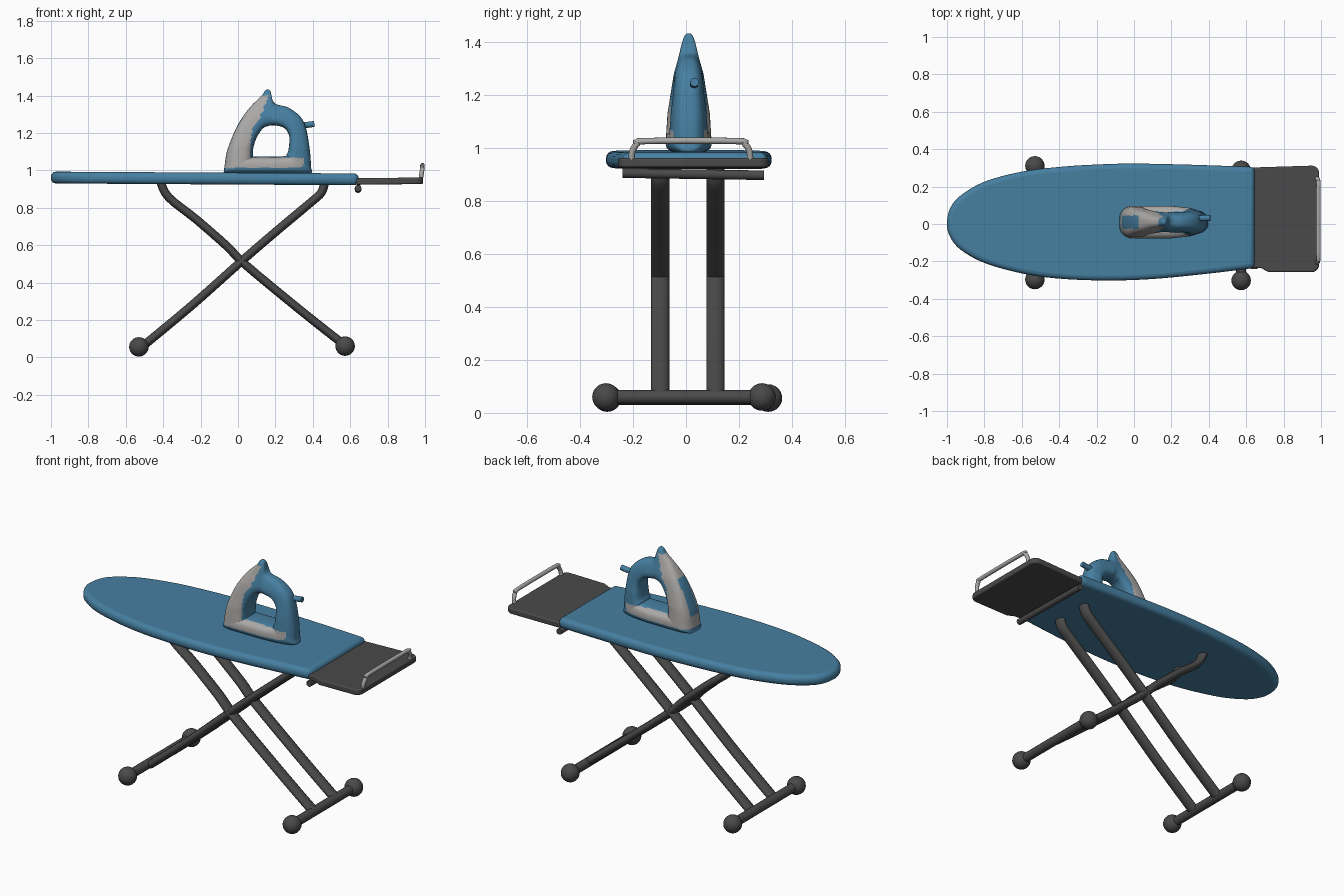
import bpy, bmesh, math
from mathutils import Vector

if "Cube" in bpy.data.objects:
    bpy.data.objects.remove(bpy.data.objects["Cube"])


def material(name, rgb):
    m = bpy.data.materials.new(name)
    m.diffuse_color = (*rgb, 1)
    m.use_nodes = True
    m.node_tree.nodes["Principled BSDF"].inputs["Base Color"].default_value = m.diffuse_color
    return m


BLUE = material("blue", (0.062, 0.215, 0.36))
DARK = material("dark_grey", (0.068, 0.068, 0.07))
LIGHT = material("light_grey", (0.41, 0.40, 0.39))


def spline(pts, steps, cyclic=False):
    """Catmull-Rom curve through points of any dimension."""
    n, out = len(pts), []
    for i in range(n if cyclic else n - 1):
        idx = [i - 1, i, i + 1, i + 2]
        idx = [j % n if cyclic else min(max(j, 0), n - 1) for j in idx]
        p = [pts[j] for j in idx]
        for s in range(steps):
            t = s / steps
            out.append([0.5 * (2 * b + (c - a) * t + (2 * a - 5 * b + 4 * c - d) * t * t
                               + (3 * b - a - 3 * c + d) * t ** 3) for a, b, c, d in zip(*p)])
    if not cyclic:
        out.append(list(pts[-1]))
    return out


def lerp_table(table, v):
    if v <= table[0][0]:
        return table[0][1]
    for (a, fa), (b, fb) in zip(table, table[1:]):
        if v <= b:
            return fa + (fb - fa) * (v - a) / (b - a)
    return table[-1][1]


def smooth(ob, angle=35):
    bpy.ops.object.select_all(action='DESELECT')
    bpy.context.view_layer.objects.active = ob
    ob.select_set(True)
    bpy.ops.object.shade_smooth_by_angle(angle=math.radians(angle))


def add_object(name, bm, mats):
    me = bpy.data.meshes.new(name)
    bmesh.ops.recalc_face_normals(bm, faces=bm.faces)
    bm.to_mesh(me)
    bm.free()
    for m in mats:
        me.materials.append(m)
    ob = bpy.data.objects.new(name, me)
    bpy.context.collection.objects.link(ob)
    return ob


def plate(name, outline, z0, z1, mat, bevel, tilt):
    """Flat outline in x/y, extruded from z0 to z1 with rounded edges."""
    bm = bmesh.new()
    f = bm.faces.new([bm.verts.new((x, y, (z0 - z1) / 2)) for x, y in outline])
    ext = bmesh.ops.extrude_face_region(bm, geom=[f])
    bmesh.ops.translate(bm, vec=(0, 0, z1 - z0),
                        verts=[v for v in ext["geom"] if isinstance(v, bmesh.types.BMVert)])
    ob = add_object(name, bm, [mat])
    ob.location.z = (z0 + z1) / 2
    ob.rotation_euler.y = tilt
    mod = ob.modifiers.new("round", 'BEVEL')
    mod.width, mod.segments = bevel, 4
    mod.limit_method, mod.angle_limit = 'ANGLE', math.radians(50)
    smooth(ob)
    return ob


def tube(name, pts, radius, mat, y=0.0, y_scale=1.0):
    cu = bpy.data.curves.new(name, 'CURVE')
    cu.dimensions = '3D'
    cu.bevel_depth, cu.bevel_resolution, cu.use_fill_caps = radius, 4, True
    sp = cu.splines.new('POLY')
    sp.points.add(len(pts) - 1)
    for q, p in zip(sp.points, pts):
        q.co = (*p, 1)
    cu.materials.append(mat)
    ob = bpy.data.objects.new(name, cu)
    bpy.context.collection.objects.link(ob)
    ob.location.y, ob.scale.y = y, y_scale
    bpy.ops.object.select_all(action='DESELECT')
    bpy.context.view_layer.objects.active = ob
    ob.select_set(True)
    bpy.ops.object.convert(target='MESH')
    smooth(bpy.context.object, 50)


# Padded board
board = spline([(0.645, -0.235), (0.4, -0.265), (0.1, -0.294), (-0.15, -0.302), (-0.4, -0.292),
                (-0.6, -0.264), (-0.8, -0.208), (-0.93, -0.135), (-0.985, -0.065), (-1, 0),
                (-0.985, 0.08), (-0.93, 0.15), (-0.8, 0.226), (-0.6, 0.28), (-0.4, 0.305),
                (-0.2, 0.318), (0, 0.323), (0.3, 0.317), (0.645, 0.305)], 5)
plate("board", board, 0.924, 0.987, BLUE, 0.026, 0.006)

# Iron rest with its cross bar and rail
rest = [(0.63, -0.232), (0.68, -0.236), (0.72, -0.257)]
for cx, cy, a0 in ((0.95, -0.217, -90), (0.95, 0.272, 0)):
    rest += [(cx + 0.04 * math.cos(math.radians(a0 + a)), cy + 0.04 * math.sin(math.radians(a0 + a)))
             for a in range(0, 91, 15)]
rest += [(0.63, 0.302)]
plate("iron_rest", rest, 0.915, 0.95, DARK, 0.008, -0.012)
tube("rest_cross_bar", [(0.642, -0.24, 0.905), (0.642, 0.295, 0.897)], 0.018, DARK)
rail = spline([(0.975, -0.205, 0.94), (0.982, -0.203, 0.985), (0.986, -0.185, 1.015),
               (0.986, -0.155, 1.026), (0.986, 0.19, 1.026), (0.986, 0.222, 1.015),
               (0.982, 0.24, 0.985), (0.975, 0.242, 0.94)], 5)
tube("rest_rail", rail, 0.012, LIGHT)

# Crossed pairs of oval legs
leg_a = [(0.465, 0, 0.94), (0.445, 0, 0.88), (0.385, 0, 0.825), (0.2, 0, 0.67),
         (0.02, 0, 0.515), (-0.25, 0, 0.275), (-0.515, 0, 0.055)]
leg_b = [(-0.415, 0, 0.94), (-0.37, 0, 0.855), (-0.22, 0, 0.735), (-0.06, 0, 0.595),
         (0.04, 0, 0.495), (0.33, 0, 0.255), (0.57, 0, 0.065)]
for side, y in (("front", -0.097), ("back", 0.111)):
    tube(side + "_leg_rising_right", spline(leg_a, 4), 0.023, DARK, y, 1.5)
    tube(side + "_leg_rising_left", spline(leg_b, 4), 0.023, DARK, y, 1.5)

# Foot bars and ball feet
for side, x, z, y0, y1 in (("left", -0.53, 0.056, -0.297, 0.311), ("right", 0.573, 0.06, -0.302, 0.287)):
    tube(side + "_foot_bar", [(x, y0, z), (x, y1, z)], 0.027, DARK)
    for end, y in (("front", y0), ("back", y1)):
        bm = bmesh.new()
        bmesh.ops.create_uvsphere(bm, u_segments=24, v_segments=14, radius=0.052)
        ob = add_object(f"{side}_{end}_ball_foot", bm, [DARK])
        ob.location = (x, y, max(z, 0.052))
        smooth(ob)

# Iron: a ring lofted between outer and inner side profiles (outer x, z, inner x, z)
stations = [(-0.075, 0.995, 0.08, 1.075), (-0.071, 1.03, 0.08, 1.09), (-0.055, 1.115, 0.083, 1.125),
            (0, 1.245, 0.1, 1.175), (0.065, 1.338, 0.125, 1.215), (0.125, 1.397, 0.145, 1.232),
            (0.148, 1.428, 0.16, 1.236), (0.172, 1.425, 0.175, 1.24), (0.195, 1.36, 0.2, 1.24),
            (0.27, 1.335, 0.24, 1.23), (0.335, 1.285, 0.265, 1.205), (0.365, 1.22, 0.275, 1.17),
            (0.385, 1.1, 0.27, 1.11), (0.39, 1.02, 0.26, 1.085), (0.39, 0.985, 0.255, 1.077),
            (0.3, 0.98, 0.21, 1.073), (0.15, 0.98, 0.16, 1.073), (0.0, 0.98, 0.11, 1.073),
            (-0.072, 0.983, 0.085, 1.073)]
height_width = [(1.0, 0.088), (1.13, 0.08), (1.28, 0.056), (1.35, 0.036), (1.43, 0.022)]
length_width = [(-0.075, 0.85), (-0.02, 1), (0.2, 1), (0.3, 0.88), (0.36, 0.68), (0.4, 0.5)]
panel_edge = [(1.0, 0.06), (1.075, 0.06), (1.21, 0.075), (1.31, 0.13), (1.4, 0.165)]
IRON_Y, M = 0.01, 40


def power(v, e):
    return math.copysign(abs(v) ** e, v)


bm = bmesh.new()
rings = []
for ox, oz, ix, iz in spline(stations, 8, True):
    ring = []
    for k in range(M):
        a = 2 * math.pi * k / M
        t = 0.5 + 0.5 * power(math.cos(a), 0.7)
        x, z = ix + (ox - ix) * t, iz + (oz - iz) * t
        w = lerp_table(height_width, z) * lerp_table(length_width, x)
        ring.append(bm.verts.new((x, IRON_Y + w * power(math.sin(a), 0.6), z)))
    rings.append(ring)
for i, r in enumerate(rings):
    q = rings[(i + 1) % len(rings)]
    for k in range(M):
        f = bm.faces.new((r[k], r[(k + 1) % M], q[(k + 1) % M], q[k]))
        c = f.calc_center_median()
        # Pale front panel and base strip, with a blue window on the nose
        panel = 1.012 < c.z < 1.4 and c.x < lerp_table(panel_edge, c.z)
        strip = 1.018 < c.z < 1.068 and c.x < 0.35 and abs(c.y - IRON_Y) > 0.04
        front = -0.06 + max(0, c.z - 1.1) * 0.45
        window = 1.08 < c.z < 1.28 and abs(c.y - IRON_Y) < 0.036 and c.x < front + 0.05
        f.material_index = 1 if (panel or strip) and not window else 0
smooth(add_object("iron_body", bm, [BLUE, LIGHT]), 50)

# Cord stub at the back of the handle
tube("cord_stub", [(0.33, 0.03, 1.238), (0.37, 0.031, 1.243), (0.408, 0.032, 1.248)], 0.016, BLUE)
